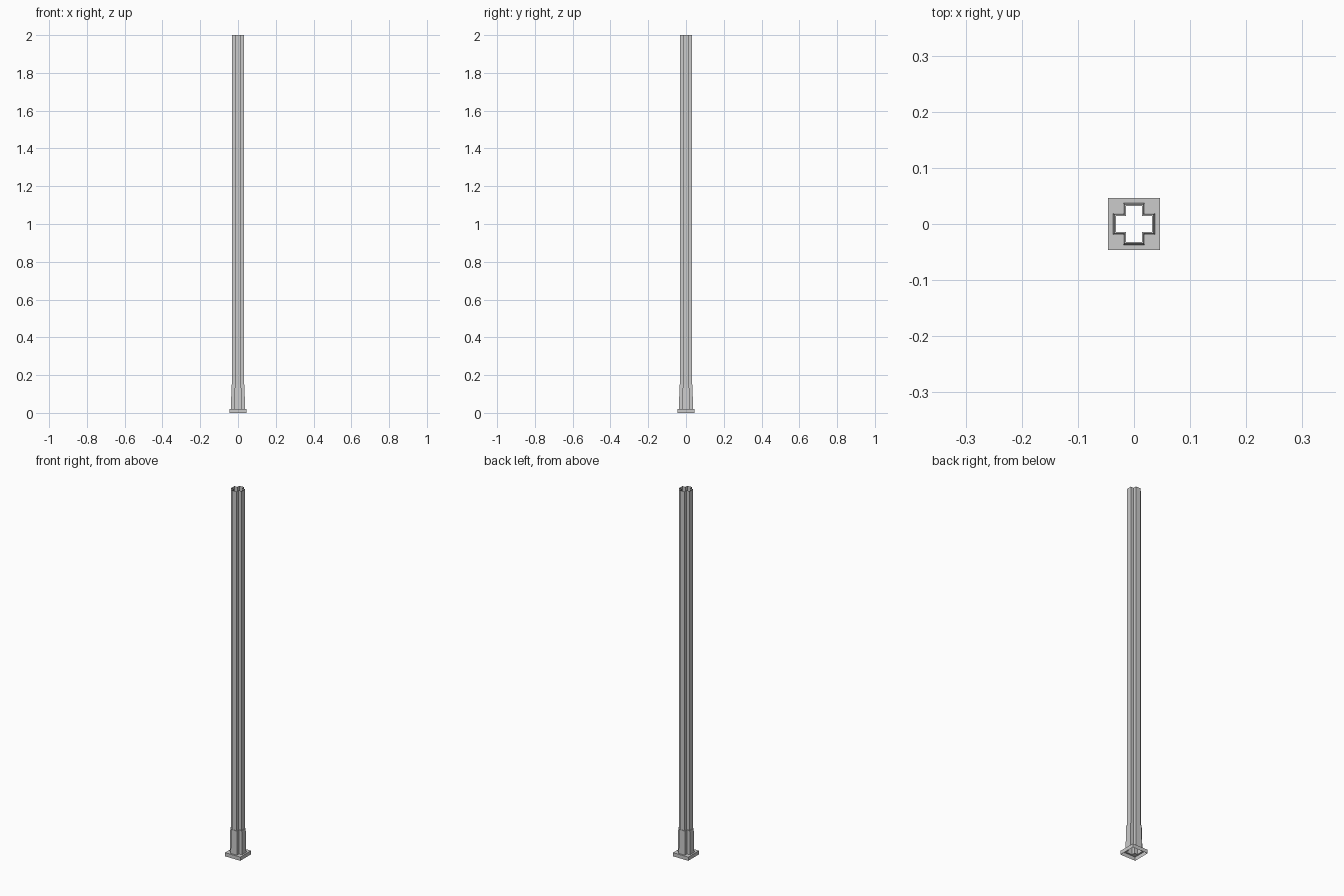
import bpy, bmesh

if "Cube" in bpy.data.objects:
    bpy.data.objects.remove(bpy.data.objects["Cube"])


def cross(r, a, z):
    """Twelve-point plus outline: reach r, arm half-width a."""
    return [(x, y, z) for x, y in (
        (r, -a), (r, a), (a, a), (a, r), (-a, r), (-a, a),
        (-r, a), (-r, -a), (-a, -a), (-a, -r), (a, -r), (a, -a))]


def make(name, build):
    bm = bmesh.new()
    build(bm)
    mesh = bpy.data.meshes.new(name)
    bm.to_mesh(mesh)
    bm.free()
    ob = bpy.data.objects.new(name, mesh)
    bpy.context.collection.objects.link(ob)
    return ob


def loft(bm, rings):
    """Bridge successive outlines into an open-ended skin."""
    loops = [[bm.verts.new(p) for p in ring] for ring in rings]
    n = len(loops[0])
    for lo, hi in zip(loops, loops[1:]):
        for i in range(n):
            j = (i + 1) % n
            bm.faces.new((lo[i], lo[j], hi[j], hi[i]))
    return loops


# Hollow post with a plus-shaped section, open at the top
make("post", lambda bm: loft(bm, [cross(0.032, 0.0145, 0.15), cross(0.032, 0.0145, 2.0)]))

# Slightly tapered socket with a narrow ledge around the post
make("socket", lambda bm: loft(bm, [
    cross(0.037, 0.0185, 0.02), cross(0.0345, 0.017, 0.15), cross(0.032, 0.0145, 0.15)]))


# Square foot: side walls, flat top with a plus-shaped opening, open underneath
def foot(bm):
    s = 0.046
    square = [(s, -s), (s, s), (-s, s), (-s, -s)]
    low, high = loft(bm, [[(x, y, z) for x, y in square] for z in (0, 0.02)])
    inner = [bm.verts.new(p) for p in cross(0.037, 0.0185, 0.02)]
    for k in range(4):
        i = 3 * k
        c0, c1 = high[k], high[(k + 1) % 4]
        bm.faces.new((inner[i], c0, c1, inner[i + 1]))
        bm.faces.new((inner[i + 1], c1, inner[(i + 3) % 12], inner[i + 2]))
    bmesh.ops.recalc_face_normals(bm, faces=bm.faces)


foot_ob = make("foot", foot)
